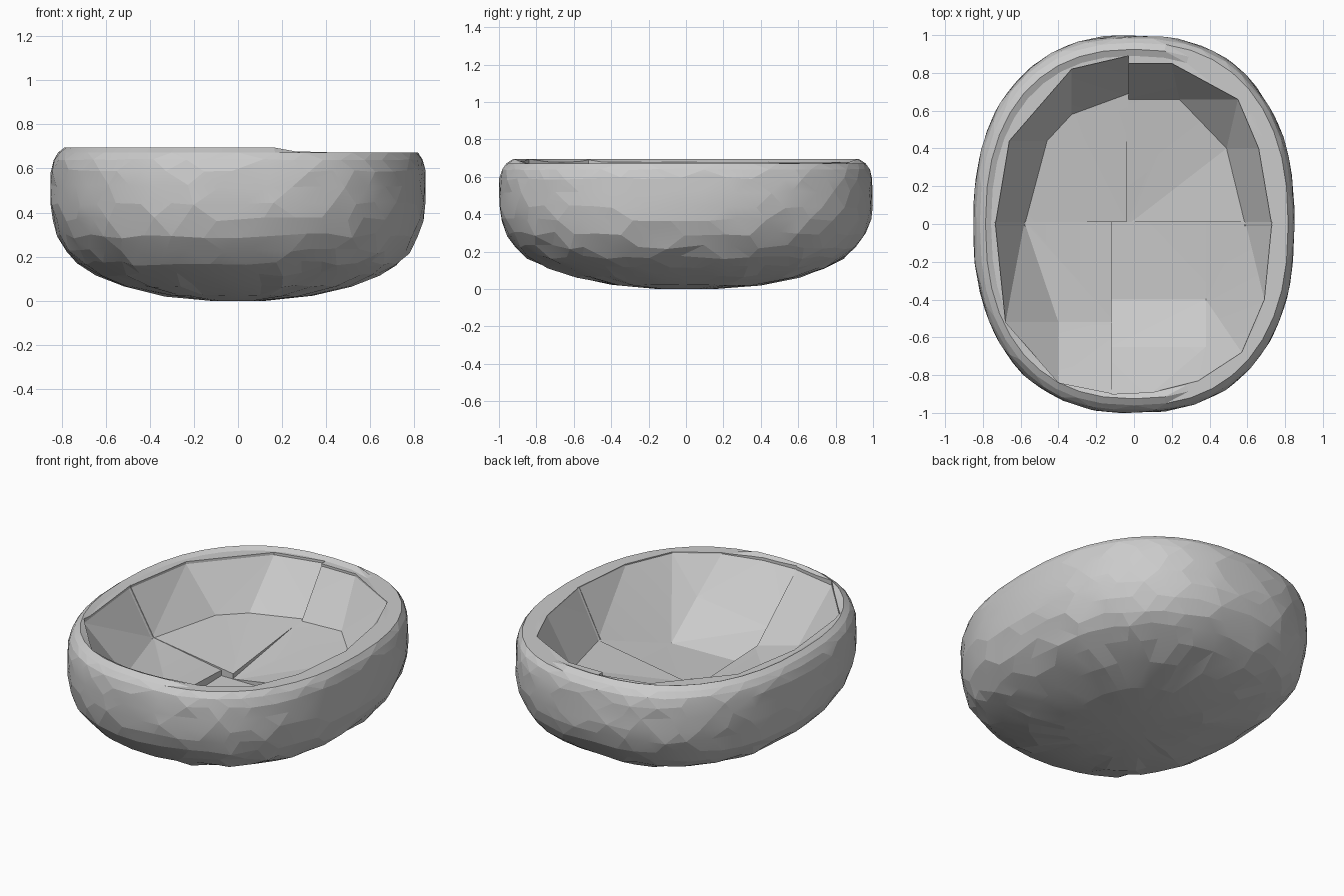
import bpy
import bmesh
import math
import random

random.seed(4)
cube = bpy.data.objects.get("Cube")
if cube:
    bpy.data.objects.remove(cube, do_unlink=True)

HALF_X, HALF_Y, POWER, SEGMENTS = 0.85, 1.0, 2.35, 40

stone = bpy.data.materials.new("stone grey")
stone.use_nodes = True
stone.diffuse_color = (0.6, 0.6, 0.6, 1)
bsdf = stone.node_tree.nodes["Principled BSDF"]
bsdf.inputs["Base Color"].default_value = (0.6, 0.6, 0.6, 1)
bsdf.inputs["Roughness"].default_value = 0.8


def oval(angle, radius):
    """Point on the squared oval plan."""
    c, s = math.cos(angle), math.sin(angle)
    x = math.copysign(abs(c) ** (2 / POWER), c) * HALF_X
    y = math.copysign(abs(s) ** (2 / POWER), s) * HALF_Y
    return x * radius, y * radius


def make_object(name, bm):
    bmesh.ops.recalc_face_normals(bm, faces=bm.faces)
    mesh = bpy.data.meshes.new(name)
    bm.to_mesh(mesh)
    bm.free()
    mesh.materials.append(stone)
    obj = bpy.data.objects.new(name, mesh)
    bpy.context.collection.objects.link(obj)
    return obj


# Hammered body: radius, height and roughness of each ring, bottom to lip
profile = [(0.15, 0, 0), (0.4, 0.022, 0.002), (0.61, 0.067, 0.004),
           (0.76, 0.12, 0.005), (0.855, 0.17, 0.006), (0.915, 0.225, 0.006),
           (0.96, 0.295, 0.006), (0.988, 0.37, 0.005), (1, 0.44, 0.004),
           (1, 0.52, 0.004), (0.998, 0.59, 0.004), (0.985, 0.64, 0.002),
           (0.96, 0.672, 0), (0.925, 0.695, 0), (0.89, 0.68, 0)]
bm = bmesh.new()
rings = []
for row, (radius, height, rough) in enumerate(profile):
    ring = []
    for i in range(SEGMENTS):
        # Rough rows are staggered so that the facets interlock
        shift = (row % 2 / 2 + random.uniform(-0.2, 0.2)) if rough else 0
        x, y = oval(math.tau * (i + shift) / SEGMENTS,
                    radius * (1 + random.uniform(-rough, rough)))
        x = max(-HALF_X, min(HALF_X, x))
        y = max(-HALF_Y, min(HALF_Y, y))
        z = height + random.uniform(-rough, rough) * 2
        # The lip steps down slightly on one side
        z = min(z, 0.672 if x > 0.19 else 0.695)
        ring.append(bm.verts.new((x, y, z)))
    rings.append(ring)
for low, high in zip(rings, rings[1:]):
    for i in range(SEGMENTS):
        j = (i + 1) % SEGMENTS
        bm.faces.new((low[i], low[j], high[j], high[i]))
bm.faces.new(rings[0])
bm.faces.new(rings[-1])
bmesh.ops.triangulate(bm, faces=bm.faces)
bowl = make_object("bowl", bm)
bpy.context.view_layer.objects.active = bowl
bowl.select_set(True)


def hollow(name, opening, floor):
    """Carve one convex chunk, from its opening outline down to its floor."""
    bm = bmesh.new()
    for x, y in opening:
        bm.verts.new((x, y, 0.665))
        bm.verts.new((x, y, 0.9))
    for point in floor:
        bm.verts.new(point)
    bmesh.ops.convex_hull(bm, input=bm.verts)
    loose = [v for v in bm.verts if not v.link_faces]
    bmesh.ops.delete(bm, geom=loose, context='VERTS')
    cutter = make_object(name, bm)
    cut = bowl.modifiers.new(name, 'BOOLEAN')
    cut.operation = 'DIFFERENCE'
    cut.solver = 'EXACT'
    cut.object = cutter
    bpy.ops.object.modifier_apply(modifier=cut.name)
    bpy.data.objects.remove(cutter, do_unlink=True)


# Roughly faceted hollow, in four chunks that meet in low steps
hollow("back_right_hollow",
       [(-0.03, -0.01), (-0.03, 0.89), (-0.33, 0.82), (-0.66, 0.44),
        (-0.735, -0.01)],
       [(-0.03, 0.69, 0.4), (-0.33, 0.58, 0.4), (-0.46, 0.44, 0.405),
        (-0.58, -0.01, 0.4), (-0.03, -0.01, 0.32)])
hollow("back_left_hollow",
       [(0.73, -0.01), (0.66, 0.4), (0.55, 0.66), (0.2, 0.85), (-0.04, 0.85),
        (-0.04, -0.01)],
       [(0.59, -0.01, 0.39), (0.49, 0.4, 0.39), (0.24, 0.66, 0.41),
        (-0.04, 0.66, 0.4), (-0.04, -0.01, 0.29)])
hollow("front_right_hollow",
       [(-0.1, 0.01), (-0.735, 0.01), (-0.68, -0.52), (-0.4, -0.84),
        (-0.1, -0.9)],
       [(-0.1, 0.01, 0.32), (-0.58, 0.01, 0.4), (-0.4, -0.52, 0.42),
        (-0.1, -0.52, 0.34)])
hollow("front_left_hollow",
       [(-0.12, 0.01), (-0.12, -0.9), (0.1, -0.89), (0.34, -0.83),
        (0.57, -0.68), (0.69, -0.4), (0.73, 0.01)],
       [(-0.12, 0.01, 0.29), (-0.12, -0.4, 0.28), (0.38, -0.4, 0.27),
        (-0.12, -0.65, 0.4), (0.38, -0.65, 0.46), (0.38, 0.01, 0.29),
        (0.59, 0.01, 0.39)])

# Soften only the shallow hammered creases
bpy.ops.object.shade_smooth_by_angle(angle=math.radians(7))
